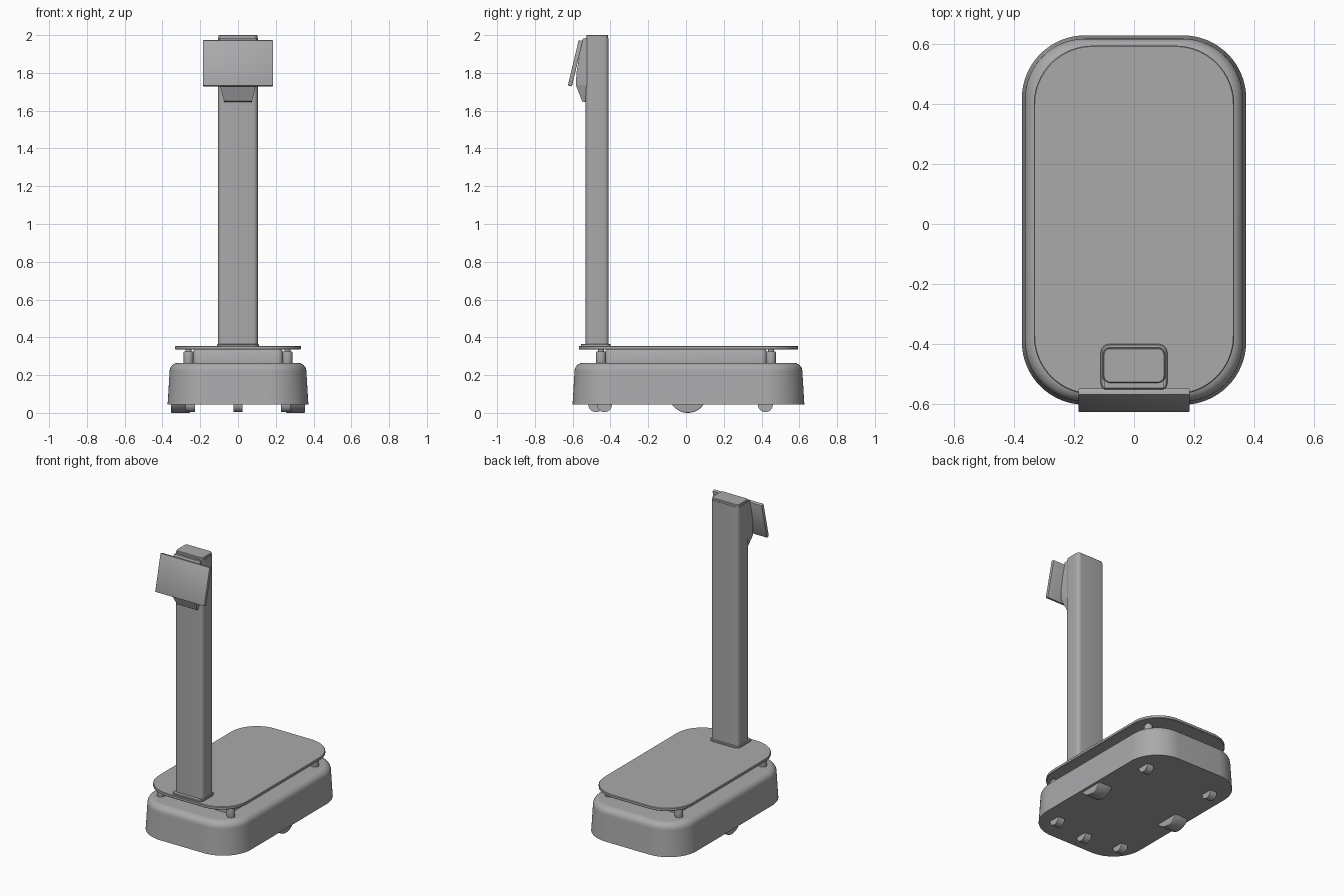
import bpy, bmesh, math
from mathutils import Vector, Matrix

if "Cube" in bpy.data.objects:
    bpy.data.objects.remove(bpy.data.objects["Cube"])

grey = bpy.data.materials.new("light_grey")
grey.diffuse_color = (0.40, 0.40, 0.41, 1)
grey.use_nodes = True
grey.node_tree.nodes["Principled BSDF"].inputs["Base Color"].default_value = grey.diffuse_color


def finish(name, bm, smooth=True):
    bmesh.ops.recalc_face_normals(bm, faces=bm.faces)
    me = bpy.data.meshes.new(name)
    bm.to_mesh(me)
    bm.free()
    me.materials.append(grey)
    ob = bpy.data.objects.new(name, me)
    bpy.context.collection.objects.link(ob)
    if smooth:
        shade(ob)
    return ob


def shade(ob):
    bpy.ops.object.select_all(action='DESELECT')
    ob.select_set(True)
    bpy.context.view_layer.objects.active = ob
    bpy.ops.object.shade_smooth_by_angle(angle=math.radians(35))


def rounded_rect(hx, hy, r, seg):
    """Outline of a rounded rectangle, counter-clockwise."""
    pts = []
    for k, (sx, sy) in enumerate([(1, 1), (-1, 1), (-1, -1), (1, -1)]):
        for i in range(seg + 1):
            a = math.pi / 2 * (k + i / seg)
            pts.append((sx * (hx - r) + r * math.cos(a), sy * (hy - r) + r * math.sin(a)))
    return pts


def loft(name, cx, cy, hx, hy, r, levels, seg=12, smooth=True):
    """Stack rounded rectangles; levels are (z, inset)."""
    bm = bmesh.new()
    rings = []
    for z, inset in levels:
        outline = rounded_rect(hx - inset, hy - inset, max(r - inset, 0.002), seg)
        rings.append([bm.verts.new((cx + x, cy + y, z)) for x, y in outline])
    n = len(rings[0])
    for a, b in zip(rings, rings[1:]):
        for i in range(n):
            j = (i + 1) % n
            bm.faces.new((a[i], a[j], b[j], b[i]))
    bm.faces.new(rings[0][::-1])
    bm.faces.new(rings[-1])
    return finish(name, bm, smooth)


def cylinder(name, centre, radius, depth, axis='Z', seg=32, bevel=0.0):
    bm = bmesh.new()
    bmesh.ops.create_cone(bm, cap_ends=True, segments=seg, radius1=radius,
                          radius2=radius, depth=depth)
    if bevel:
        rims = [e for e in bm.edges if abs(e.verts[0].co.z - e.verts[1].co.z) < 1e-5]
        bmesh.ops.bevel(bm, geom=rims, offset=bevel, segments=3, profile=0.5, affect='EDGES')
    if axis == 'X':
        bm.transform(Matrix.Rotation(math.pi / 2, 4, 'Y'))
    bm.transform(Matrix.Translation(centre))
    return finish(name, bm)


CY = 0.013  # middle of the chassis

# Chassis shell: slight draft, rounded shoulder
shell = [(0.045, 0.0), (0.055, 0.001)]
for i in range(9):
    a = math.pi / 2 * i / 8
    shell.append((0.22 + 0.045 * math.sin(a), 0.011 + 0.045 * (1 - math.cos(a))))
chassis = loft("chassis", 0, CY, 0.373, 0.614, 0.21, shell, seg=16, smooth=False)

# Wheel arches cut through both sides
for s in (-1, 1):
    cutter = cylinder("arch_cutter", (s * 0.345, 0.01, 0.099), 0.111, 0.21, 'X', 64)
    cutter.hide_render = True
    mod = chassis.modifiers.new("arch", 'BOOLEAN')
    mod.operation = 'DIFFERENCE'
    mod.solver = 'EXACT'
    mod.object = cutter
    bpy.context.view_layer.objects.active = chassis
    bpy.ops.object.modifier_apply(modifier=mod.name)
    bpy.data.objects.remove(cutter)
shade(chassis)

# Drive wheels and casters
for s, side in ((-1, "left"), (1, "right")):
    cylinder(f"drive_wheel_{side}", (s * 0.305, 0.01, 0.10), 0.10, 0.10, 'X', 64, 0.004)
    cylinder(f"wheel_axle_{side}", (s * 0.25, 0.01, 0.10), 0.03, 0.05, 'X')
    cylinder(f"front_caster_{side}", (s * 0.253, -0.432, 0.044), 0.04, 0.05, 'X')
    cylinder(f"rear_caster_{side}", (s * 0.253, 0.42, 0.044), 0.04, 0.05, 'X')
cylinder("front_caster_middle", (0, -0.477, 0.044), 0.04, 0.05, 'X')

# Lift block and corner posts under the deck
loft("lift_block", 0, 0, 0.237, 0.428, 0.03,
     [(0.262, 0), (0.325, 0), (0.337, 0.008)], seg=6)
for sx in (-1, 1):
    for sy in (-1, 1):
        cylinder("deck_post", (sx * 0.262, sy * 0.45, 0.293), 0.026, 0.066, bevel=0.006)
        cylinder("post_pin", (sx * 0.262, sy * 0.45, 0.33), 0.016, 0.02)

# Load deck
loft("deck", 0, CY, 0.333, 0.58, 0.195,
     [(0.335, 0.003), (0.338, 0), (0.352, 0), (0.355, 0.003)], seg=16)

# Column with foot flange and cap
loft("column_foot", 0, -0.478, 0.111, 0.079, 0.03,
     [(0.352, 0), (0.362, 0), (0.366, 0.004)], seg=6)
loft("column", 0, -0.47, 0.105, 0.061, 0.025, [(0.355, 0), (1.985, 0)], seg=6)
loft("column_cap", 0, -0.47, 0.105, 0.061, 0.025, [(1.985, 0.003), (1.997, 0.003), (2.0, 0.006)], seg=6)

# Screen mount: side profile (y, z, half width) tapering downwards
profile = [(-0.538, 1.645, 0.072), (-0.55, 1.65, 0.074), (-0.583, 1.735, 0.096),
           (-0.58, 1.80, 0.098), (-0.553, 1.965, 0.098), (-0.545, 1.982, 0.098)]
bm = bmesh.new()
loops = []
for y, z, w in profile:
    loops.append([bm.verts.new(p) for p in
                  ((-w, -0.50, z), (-w, y, z), (w, y, z), (w, -0.50, z))])
for a, b in zip(loops, loops[1:]):
    for i in range(4):
        j = (i + 1) % 4
        bm.faces.new((a[i], a[j], b[j], b[i]))
bm.faces.new(loops[0][::-1])
bm.faces.new(loops[-1])
finish("screen_mount", bm, False)

# Tilted screen panel
bm = bmesh.new()
bmesh.ops.create_cube(bm, size=1)
bm.transform(Matrix.Diagonal((0.37, 0.022, 0.247, 1)))
bmesh.ops.bevel(bm, geom=list(bm.edges), offset=0.003, segments=2, profile=0.5, affect='EDGES')
bm.transform(Matrix.Translation((0, -0.586, 1.851)) @ Matrix.Rotation(math.radians(-13.5), 4, 'X'))
finish("screen_panel", bm)
